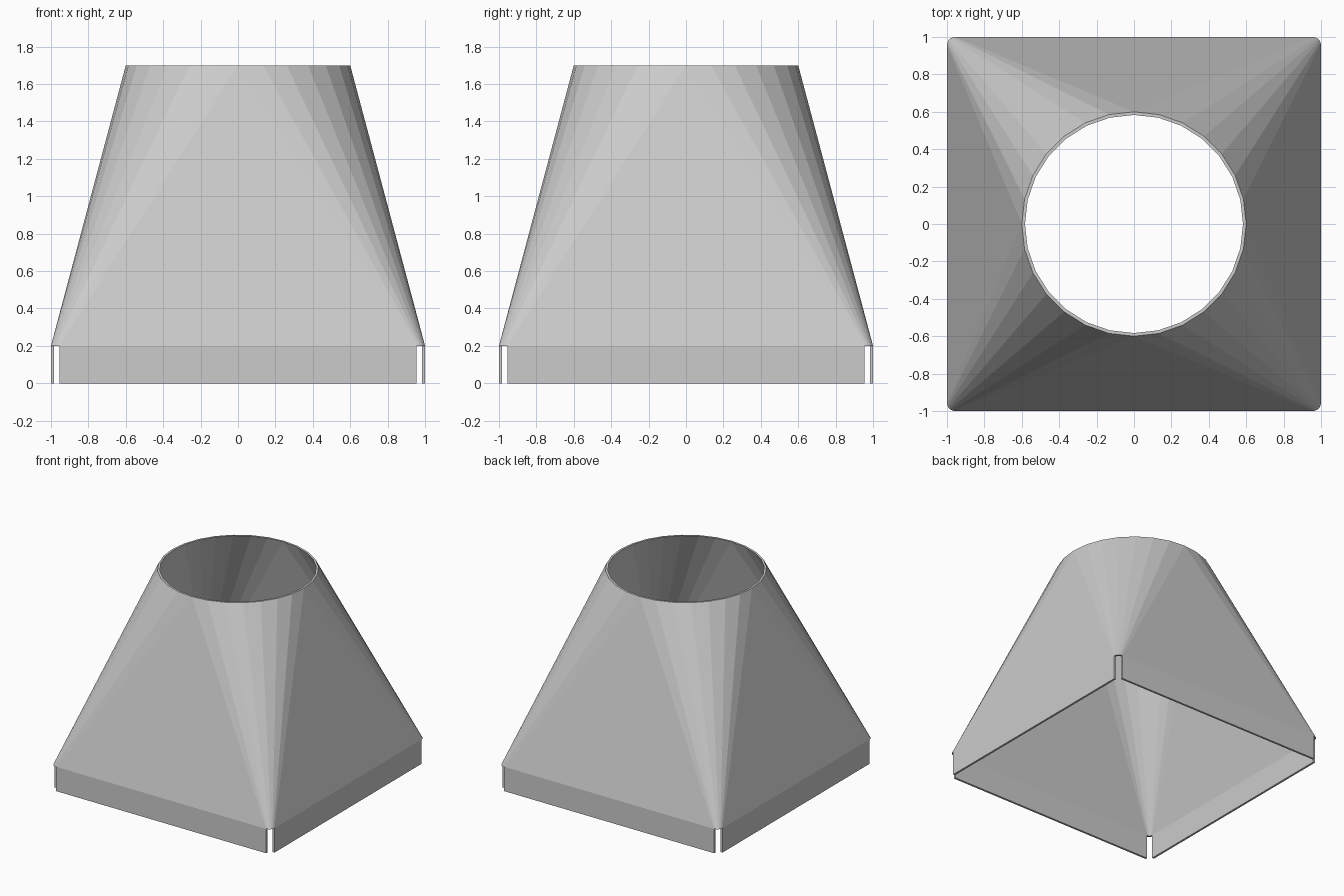
import bpy, bmesh
from math import sin, cos, pi

if "Cube" in bpy.data.objects:
    bpy.data.objects.remove(bpy.data.objects["Cube"])

T = 0.017         # sheet thickness
R_TOP = 0.6       # round outlet radius
R_CORNER = 0.045  # bend radius at the square corners
N = 7             # segments per quarter turn (28-sided outlet)
H, Z = 1.7, 0.2   # outlet height, flange height

bm = bmesh.new()


def skin(off):
    """Vertices of one skin of the sheet, inset by off."""
    top = [bm.verts.new(((R_TOP - off) * cos(i * pi / 2 / N),
                         (R_TOP - off) * sin(i * pi / 2 / N), H)) for i in range(4 * N)]
    base, foot = [], []
    c = 1 - R_CORNER
    for q in range(4):
        cx, cy = (c, -c, -c, c)[q], (c, c, -c, -c)[q]
        for i in range(N + 1):
            a = (q + i / N) * pi / 2
            x, y = cx + (R_CORNER - off) * cos(a), cy + (R_CORNER - off) * sin(a)
            base.append(bm.verts.new((x, y, Z)))
            if i in (0, N):
                foot.append(bm.verts.new((x, y, 0)))
    return top, base, foot


outer, inner = skin(0), skin(T)
M = N + 1

# Transition skins: fans at the corners, flat triangles on the sides, then flanges
for top, base, foot in (outer, inner):
    for q in range(4):
        for i in range(N):
            t0, t1 = top[q * N + i], top[(q * N + i + 1) % (4 * N)]
            bm.faces.new((base[q * M + i], base[q * M + i + 1], t1, t0))
        a, b = base[q * M + N], base[(q + 1) * M % (4 * M)]
        bm.faces.new((a, b, top[(q + 1) * N % (4 * N)]))
        bm.faces.new((a, foot[2 * q + 1], foot[(2 * q + 2) % 8], b))


def bridge(a, b, c, d):
    bm.faces.new((a, b, d, c))


# Sheet edges: outlet rim, corner notches, flange ends and feet
(to, bo, fo), (ti, bi, fi) = outer, inner
for i in range(4 * N):
    j = (i + 1) % (4 * N)
    bridge(to[i], to[j], ti[i], ti[j])
for q in range(4):
    for i in range(q * M, q * M + N):
        bridge(bo[i], bo[i + 1], bi[i], bi[i + 1])
    for k, i in ((2 * q, q * M), (2 * q + 1, q * M + N)):
        bridge(bo[i], fo[k], bi[i], fi[k])
    k, j = 2 * q + 1, (2 * q + 2) % 8
    bridge(fo[k], fo[j], fi[k], fi[j])

bmesh.ops.recalc_face_normals(bm, faces=bm.faces)
mesh = bpy.data.meshes.new("square_to_round_duct")
bm.to_mesh(mesh)
bm.free()
duct = bpy.data.objects.new("square_to_round_duct", mesh)
bpy.context.collection.objects.link(duct)
